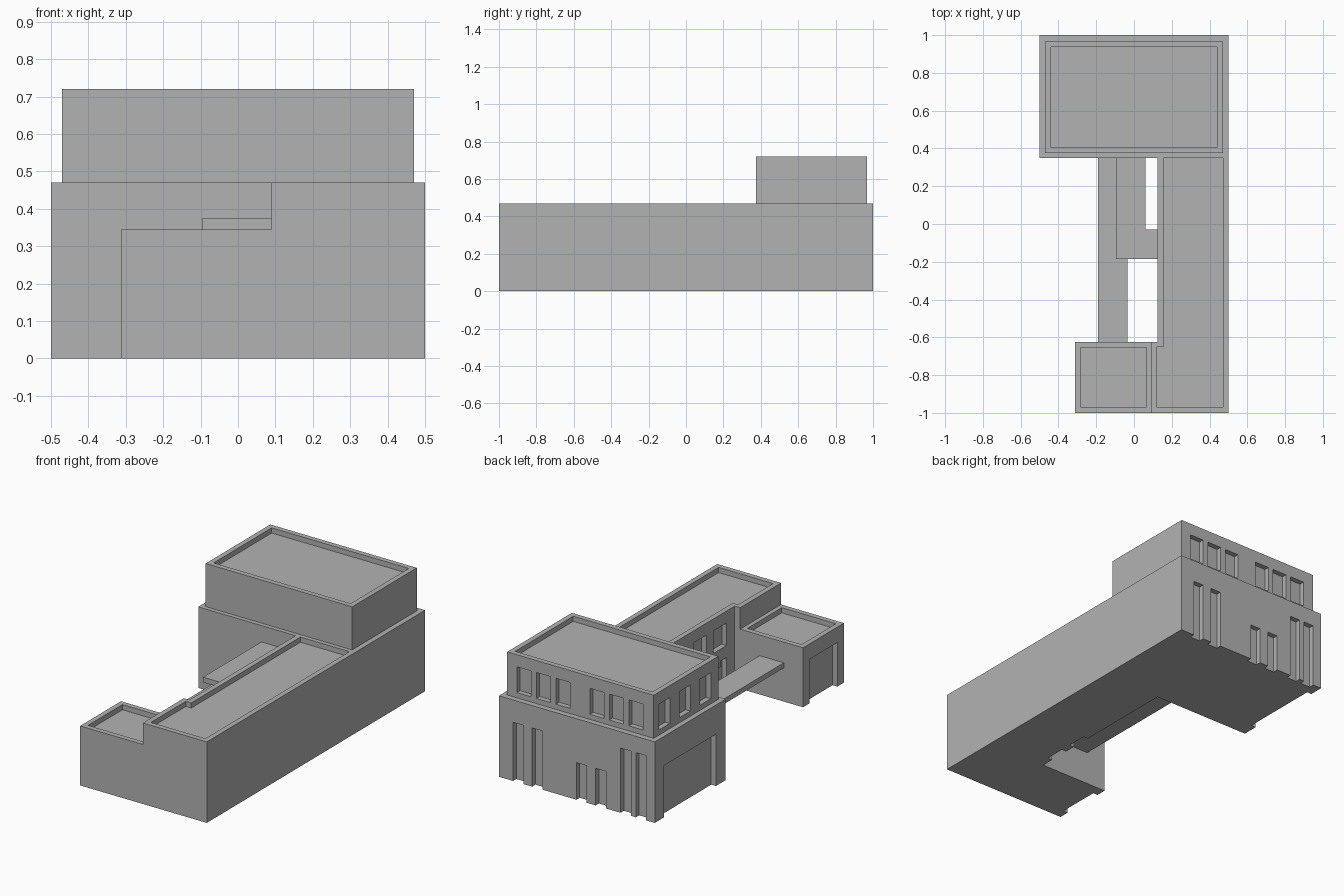
import bpy
import bmesh

if "Cube" in bpy.data.objects:
    bpy.data.objects.remove(bpy.data.objects["Cube"], do_unlink=True)

GREY = (0.45, 0.45, 0.45, 1.0)
grey = bpy.data.materials.new("plain grey")
grey.use_nodes = True
grey.diffuse_color = GREY
grey.node_tree.nodes["Principled BSDF"].inputs["Base Color"].default_value = GREY

WALL = 0.03      # parapet width and opening depth
SUNK = 0.03      # how far each roof sits below its parapet


def rect(x0, x1, y0, y1):
    return [(x0, y0), (x1, y0), (x1, y1), (x0, y1)]


def make(name, prisms):
    """Object made of upright prisms, each given as (outline, bottom, top)."""
    bm = bmesh.new()
    for outline, z0, z1 in prisms:
        base = bm.faces.new([bm.verts.new((x, y, z0)) for x, y in outline])
        top = bmesh.ops.extrude_face_region(bm, geom=[base])["geom"]
        verts = [v for v in top if isinstance(v, bmesh.types.BMVert)]
        bmesh.ops.translate(bm, vec=(0, 0, z1 - z0), verts=verts)
    bmesh.ops.recalc_face_normals(bm, faces=bm.faces)
    mesh = bpy.data.meshes.new(name)
    bm.to_mesh(mesh)
    bm.free()
    mesh.materials.append(grey)
    obj = bpy.data.objects.new(name, mesh)
    bpy.context.scene.collection.objects.link(obj)
    return obj


def carve(obj, prisms):
    """Cut the prisms out of the object and bake the result."""
    cutter = make("cutter", prisms)
    cutter.hide_render = True
    mod = obj.modifiers.new("openings", "BOOLEAN")
    mod.operation = "DIFFERENCE"
    mod.solver = "EXACT"
    mod.object = cutter
    bpy.context.view_layer.update()
    graph = bpy.context.evaluated_depsgraph_get()
    baked = bpy.data.meshes.new_from_object(obj.evaluated_get(graph))
    obj.modifiers.clear()
    obj.data = baked
    bpy.data.objects.remove(cutter, do_unlink=True)


def back_opening(x, width, wall_y, z0, z1):
    return rect(x - width, x, wall_y - WALL, wall_y + 0.05), z0, z1


def side_opening(y0, y1, wall_x, z0, z1):
    return rect(wall_x - 0.05, wall_x + WALL, y0, y1), z0, z1


def roof(outline, top):
    return outline, top - SUNK, top + 0.1


GROUND = -0.1    # openings that reach the floor start below it

# Main block: tall slots and low doors at the back, a wide gate at the side
main_block = make("main_block", [(rect(-0.5, 0.5, 0.35, 1), 0, 0.47)])
slots = [(0.41, 0.34), (0.287, 0.34), (0.003, 0.215), (-0.12, 0.215),
         (-0.28, 0.375), (-0.378, 0.375)]
cuts = [back_opening(x, 0.066, 1, GROUND, h) for x, h in slots]
cuts.append(side_opening(0.44, 0.917, -0.5, GROUND, 0.3))
carve(main_block, cuts)

# Upper storey: two groups of three windows behind, three at the side
upper_storey = make("upper_storey",
                    [(rect(-0.47, 0.47, 0.375, 0.967), 0.47, 0.72)])
cuts = [roof(rect(-0.44, 0.44, 0.405, 0.937), 0.72)]
for start in (0.408, -0.06):
    for i in range(3):
        cuts.append(back_opening(start - 0.125 * i, 0.092, 0.967, 0.5, 0.65))
for i in range(3):
    y = 0.82 - 0.188 * i
    cuts.append(side_opening(y, y + 0.1, -0.47, 0.5, 0.65))
carve(upper_storey, cuts)

# Long wing, wider at its front end, with courtyard windows and doors
long_wing = make("long_wing", [([(0.09, -1), (0.5, -1), (0.5, 0.35),
                                 (0.125, 0.35), (0.125, -0.625),
                                 (0.09, -0.625)], 0, 0.47)])
cuts = [roof([(0.12, -0.97), (0.47, -0.97), (0.47, 0.4), (0.155, 0.4),
              (0.155, -0.65), (0.12, -0.65)], 0.47)]
for y in (-0.55, -0.365):
    cuts.append(side_opening(y, y + 0.12, 0.125, 0.27, 0.4))
    cuts.append(side_opening(y, y + 0.12, 0.125, GROUND, 0.2))
carve(long_wing, cuts)

# Low front block with a garage door
front_block = make("front_block", [(rect(-0.313, 0.09, -1, -0.625), 0, 0.345)])
carve(front_block, [roof(rect(-0.283, 0.065, -0.97, -0.655), 0.345),
                    side_opening(-0.94, -0.685, -0.313, GROUND, 0.255)])

# Raised walkways
make("lower_walkway", [(rect(-0.19, -0.035, -0.625, 0.35), 0.195, 0.225)])
make("upper_walkway", [([(-0.095, -0.185), (0.125, -0.185), (0.125, -0.03),
                         (0.06, -0.03), (0.06, 0.35), (-0.095, 0.35)],
                        0.345, 0.375)])
